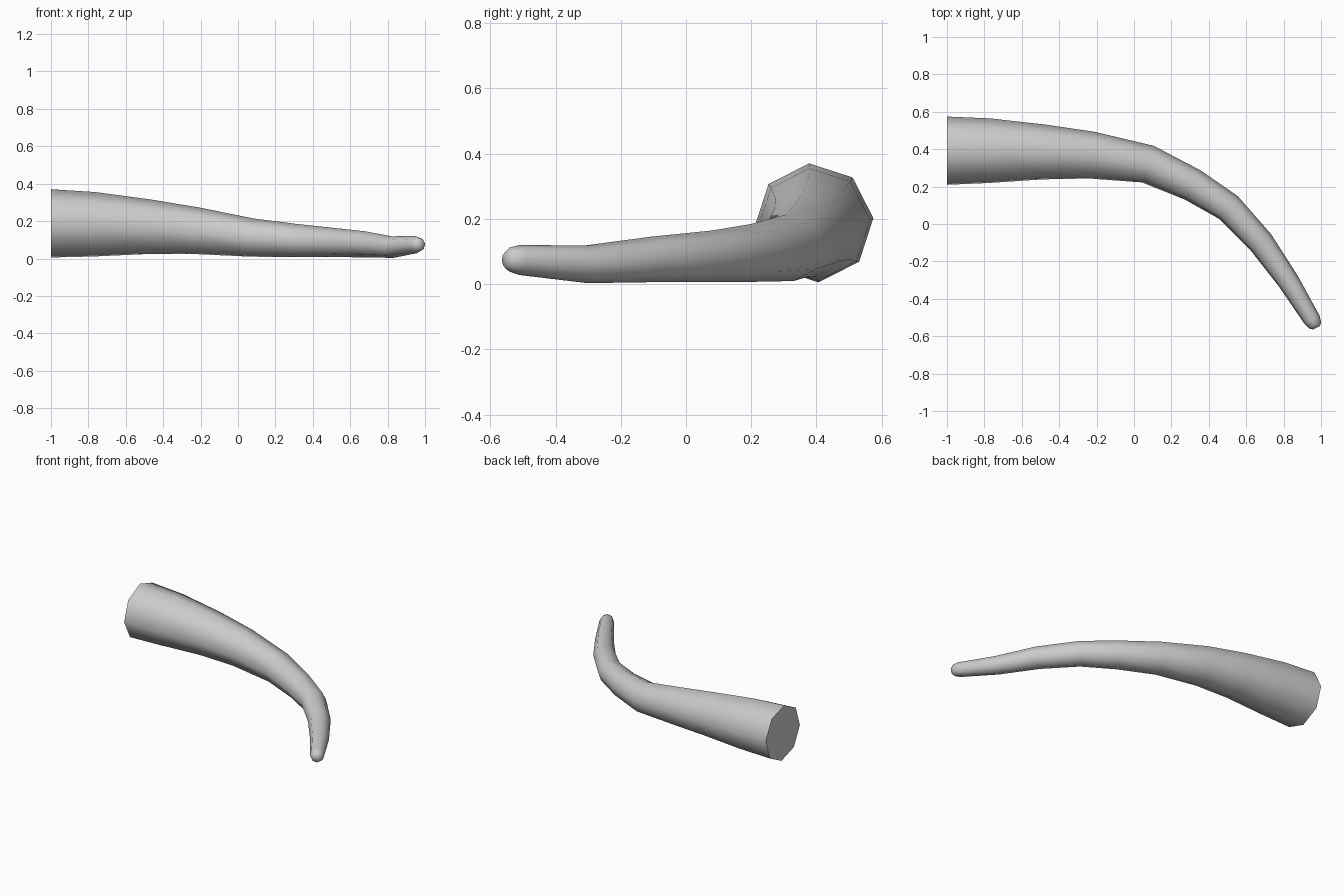
import bpy, bmesh, math
from mathutils import Vector

cube = bpy.data.objects.get("Cube")
if cube:
    bpy.data.objects.remove(cube, do_unlink=True)

SIDES = 8
TWIST = math.radians(4.5)

# Spine of the tail: x, y, z, radius, from the thick root to the rounded tip
SPINE = [
    (-1.00, 0.392, 0.188, 0.183),
    (-0.77, 0.392, 0.183, 0.173),
    (-0.48, 0.385, 0.170, 0.147),
    (-0.225, 0.368, 0.149, 0.126),
    (0.075, 0.320, 0.112, 0.103),
    (0.315, 0.208, 0.096, 0.089),
    (0.505, 0.088, 0.086, 0.079),
    (0.68, -0.100, 0.076, 0.070),
    (0.825, -0.305, 0.061, 0.058),
    (0.952, -0.512, 0.074, 0.046),
    (0.968, -0.541, 0.075, 0.037),
    (0.975, -0.555, 0.075, 0.021),
]

# Plain grey skin
grey = bpy.data.materials.new("grey skin")
grey.use_nodes = True
colour = (0.6, 0.6, 0.6, 1.0)
grey.diffuse_color = colour
grey.node_tree.nodes["Principled BSDF"].inputs["Base Color"].default_value = colour


def add_ring(bm, centre, tangent, radius):
    """One cross-section square to the spine."""
    side = Vector((0, 0, 1)).cross(tangent).normalized()
    up = tangent.cross(side).normalized()
    ring = []
    for i in range(SIDES):
        a = TWIST + math.tau * i / SIDES
        ring.append(bm.verts.new(centre + radius * (math.cos(a) * side + math.sin(a) * up)))
    return ring


# Tail body: rings bridged along the spine, closed at both ends
bm = bmesh.new()
points = [Vector(p[:3]) for p in SPINE]
rings = []
for i, (centre, row) in enumerate(zip(points, SPINE)):
    before = (centre - points[max(i - 1, 0)]).normalized()
    after = (points[min(i + 1, len(points) - 1)] - centre).normalized()
    tangent = Vector((1, 0, 0)) if i == 0 else (before + after).normalized()
    rings.append(add_ring(bm, centre, tangent, row[3]))
for a, b in zip(rings, rings[1:]):
    for i in range(SIDES):
        j = (i + 1) % SIDES
        bm.faces.new((a[i], a[j], b[j], b[i]))
bm.faces.new(rings[0])
bm.faces.new(rings[-1])
bmesh.ops.recalc_face_normals(bm, faces=bm.faces)

mesh = bpy.data.meshes.new("tail")
bm.to_mesh(mesh)
bm.free()
mesh.materials.append(grey)
tail = bpy.data.objects.new("tail", mesh)
bpy.context.collection.objects.link(tail)

# Smooth skin with a crisp rim at the flat root
bpy.context.view_layer.objects.active = tail
tail.select_set(True)
bpy.ops.object.shade_smooth_by_angle(angle=math.radians(60))
